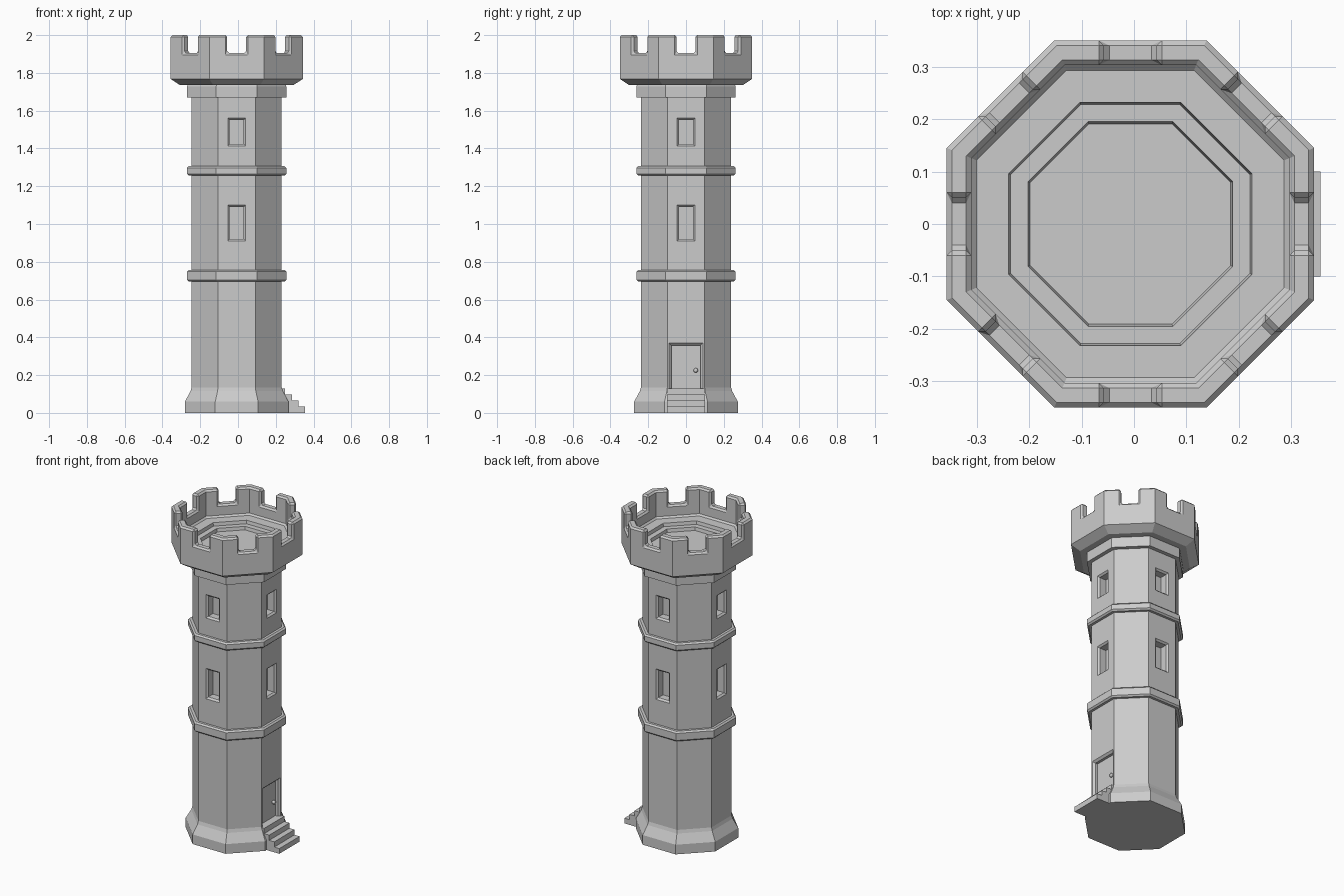
import bpy, bmesh, math
from mathutils import Matrix, Vector

if "Cube" in bpy.data.objects:
    bpy.data.objects.remove(bpy.data.objects["Cube"])

CX = -0.007                      # tower axis (steps shift the overall centre)
K = 1 / math.cos(math.pi / 8)    # apothem -> corner radius


def finish(name, bm):
    bmesh.ops.remove_doubles(bm, verts=bm.verts[:], dist=1e-6)
    bmesh.ops.recalc_face_normals(bm, faces=bm.faces[:])
    me = bpy.data.meshes.new(name)
    bm.to_mesh(me)
    bm.free()
    ob = bpy.data.objects.new(name, me)
    bpy.context.collection.objects.link(ob)
    return ob


def octagon(name, profile, closed=False):
    """Eight-sided solid from (apothem, z) points."""
    bm = bmesh.new()
    rings = [[bm.verts.new((CX + r * K * math.cos(math.pi / 8 + i * math.pi / 4),
                            r * K * math.sin(math.pi / 8 + i * math.pi / 4), z))
              for i in range(8)] for r, z in profile]
    pairs = list(zip(rings, rings[1:]))
    if closed:
        pairs.append((rings[-1], rings[0]))
    else:
        bm.faces.new(rings[0])
        bm.faces.new(rings[-1])
    for a, b in pairs:
        for i in range(8):
            j = (i + 1) % 8
            bm.faces.new((a[i], a[j], b[j], b[i]))
    return finish(name, bm)


def loft_box(bm, angle, sections):
    """Box through (distance, half width, z low, z high) sections, turned about the axis."""
    rot = Matrix.Translation((CX, 0, 0)) @ Matrix.Rotation(angle, 4, 'Z')
    rings = [[bm.verts.new(rot @ Vector(p)) for p in
              ((d, -w, lo), (d, w, lo), (d, w, hi), (d, -w, hi))]
             for d, w, lo, hi in sections]
    bm.faces.new(rings[0])
    bm.faces.new(rings[-1])
    for a, b in zip(rings, rings[1:]):
        for i in range(4):
            j = (i + 1) % 4
            bm.faces.new((a[i], a[j], b[j], b[i]))


def apply(ob, kind, **settings):
    m = ob.modifiers.new(kind.lower(), kind)
    for k, v in settings.items():
        setattr(m, k, v)
    bpy.context.view_layer.objects.active = ob
    bpy.ops.object.modifier_apply(modifier=m.name)


def cut(ob, bm):
    cutter = finish("cutter", bm)
    cutter.hide_render = True
    apply(ob, 'BOOLEAN', operation='DIFFERENCE', solver='EXACT', object=cutter)
    bpy.data.objects.remove(cutter)


# Shaft with flared base, two string courses and a collar
A, B, C = 0.2385, 0.2625, 0.009


def band(lo, hi):
    return [(A, lo), (B - C, lo), (B, lo + C), (B, hi - C), (B - C, hi), (A, hi)]


shaft = octagon("tower_shaft",
                [(0.274, 0), (0.274, 0.06), (A + 0.006, 0.115), (A, 0.135)]
                + band(0.695, 0.757) + band(1.257, 1.306)
                + [(A, 1.67), (B, 1.67), (B, 1.728), (B - 0.008, 1.75)])

# Window and door recesses with chamfered rims
bm = bmesh.new()
for k in range(4):
    for lo, hi in ((0.91, 1.10), (1.413, 1.56)):
        c = 0.01
        loft_box(bm, k * math.pi / 2, [(A - 0.055, 0.047 - c, lo + c, hi - c),
                                       (A - c, 0.047 - c, lo + c, hi - c),
                                       (A, 0.047, lo, hi), (A + 0.05, 0.047, lo, hi)])
c = 0.012
loft_box(bm, 0, [(A - 0.028, 0.09 - c, 0.13, 0.37 - c), (A - c, 0.09 - c, 0.13, 0.37 - c),
                 (A, 0.09, 0.13, 0.37), (A + 0.06, 0.09, 0.13, 0.37)])
cut(shaft, bm)

# Battlements: parapet ring, crenels cut in every side, bevelled edges
parapet = octagon("battlements",
                  [(0.25, 1.735), (0.30, 1.735), (0.35, 1.768), (0.35, 2.0),
                   (0.303, 2.0), (0.303, 1.84), (0.293, 1.83), (0.25, 1.79)], closed=True)
bm = bmesh.new()
for k in range(8):
    loft_box(bm, k * math.pi / 4, [(0.27, 0.05, 1.905, 2.1), (0.42, 0.05, 1.905, 2.1)])
cut(parapet, bm)
apply(parapet, 'BEVEL', width=0.01, segments=1, limit_method='ANGLE',
      angle_limit=math.radians(62))

# Roof floor with a stepped recess
octagon("roof_floor", [(0.29, 1.76), (0.293, 1.83), (0.232, 1.83), (0.228, 1.81),
                       (0.195, 1.81), (0.191, 1.79)])

# Entrance steps: one extruded stair profile
bm = bmesh.new()
outline = [(0.18, 0), (0.355, 0)]
xs = (0.355, 0.32, 0.285, 0.25)
for i, x in enumerate(xs):
    z = 0.0325 * (i + 1)
    outline += [(x, z), (xs[i + 1] if i < 3 else 0.18, z)]
face = bm.faces.new([bm.verts.new((x, -0.1, z)) for x, z in outline])
new = bmesh.ops.extrude_face_region(bm, geom=[face])["geom"]
bmesh.ops.translate(bm, vec=(0, 0.2, 0), verts=[v for v in new if isinstance(v, bmesh.types.BMVert)])
finish("entrance_steps", bm)

# Door knob
bm = bmesh.new()
bmesh.ops.create_uvsphere(bm, u_segments=12, v_segments=8, radius=0.012)
bmesh.ops.translate(bm, vec=(CX + A - 0.02, 0.052, 0.225), verts=bm.verts[:])
finish("door_knob", bm)
